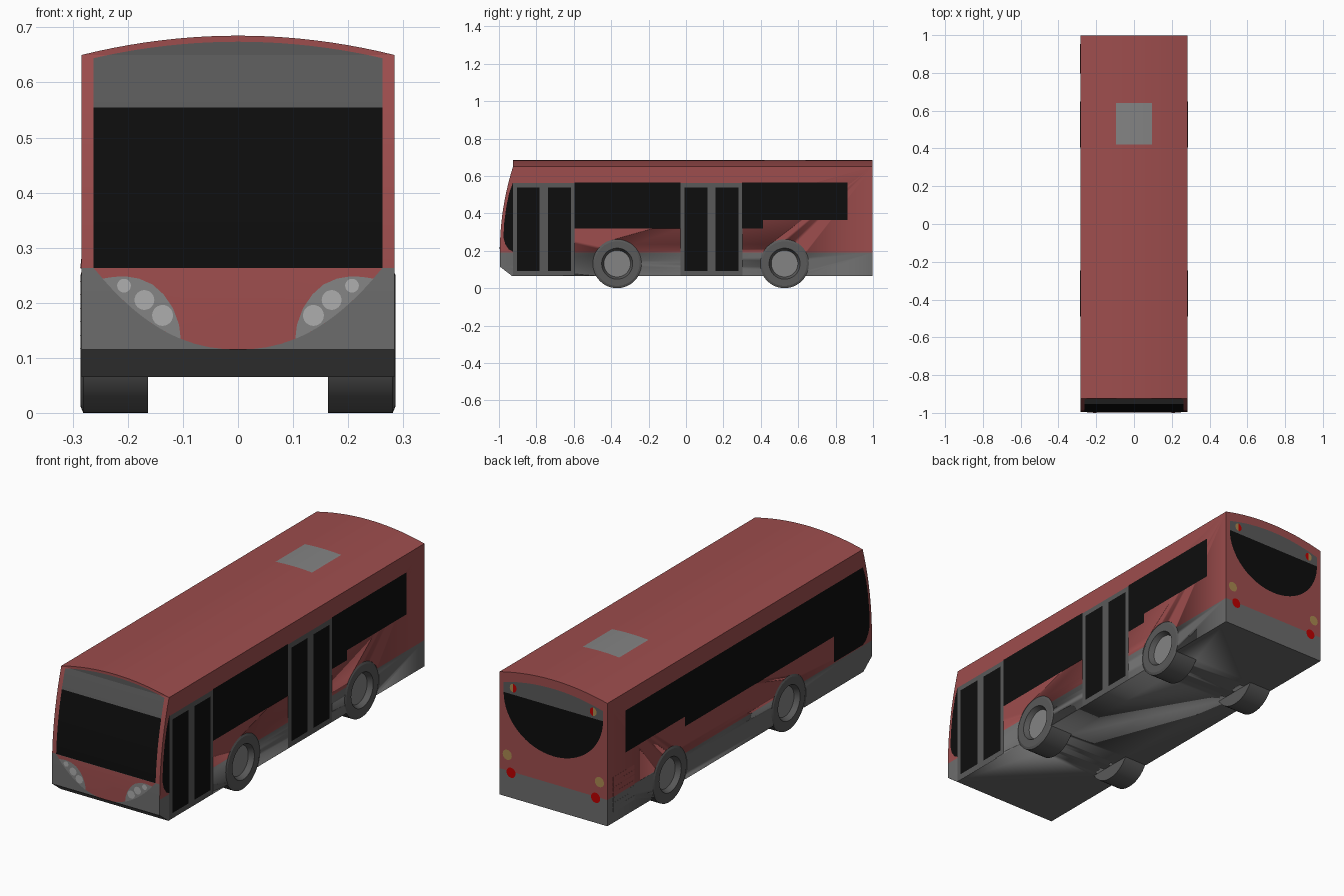
import bpy, bmesh, math
from mathutils import Vector, Matrix

if "Cube" in bpy.data.objects:
    bpy.data.objects.remove(bpy.data.objects["Cube"])

W, REAR, EPS = 0.284, 0.998, 0.0012
LEVELS = [0.2 + 0.045 * i for i in range(11)]


def material(name, r, g, b):
    m = bpy.data.materials.new(name)
    m.diffuse_color = (r, g, b, 1)
    m.use_nodes = True
    m.node_tree.nodes["Principled BSDF"].inputs["Base Color"].default_value = m.diffuse_color
    return m


RED = material("red_paint", .34, .075, .075)
SKIRT = material("skirt_grey", .15, .15, .15)
FRAME = material("frame_grey", .10, .10, .10)
GLASS = material("dark_glass", .004, .004, .004)
LIGHT = material("light_grey", .23, .23, .23)
LAMP = material("lamp_grey", .42, .42, .42)
TAIL = material("tail_red", .5, .0, .0)
TAN = material("tail_amber", .4, .25, .08)


def finish(name, bm, *mats, angle=15):
    me = bpy.data.meshes.new(name)
    bm.to_mesh(me)
    bm.free()
    for m in mats:
        me.materials.append(m)
    me.shade_smooth()
    me.set_sharp_from_angle(angle=math.radians(angle))
    ob = bpy.data.objects.new(name, me)
    bpy.context.collection.objects.link(ob)
    return ob


def front_y(z):
    return -0.995 + 0.07 * (max(0, min(z, 0.65) - 0.2) / 0.45) ** 2


def roof_z(x):
    return 0.65 + 0.035 * (1 - (x / W) ** 2)


# Surface mappings: each returns (function, outward direction)
def on_front(k):
    return lambda u, v: (u, front_y(v) - EPS * k, v), Vector((0, -1, 0))


def on_side(s, k):
    return lambda u, v: (s * (W + EPS * k), u, v), Vector((s, 0, 0))


def on_rear(k):
    return lambda u, v: (u, REAR + EPS * k, v), Vector((0, 1, 0))


ON_ROOF = (lambda u, v: (v, u, roof_z(v) + EPS), Vector((0, 0, 1)))


def panel(name, pts, surface, mat, cuts=()):
    place, out = surface
    bm = bmesh.new()
    bm.faces.new([bm.verts.new((u, v, 0)) for u, v in pts])
    for c in cuts:
        bmesh.ops.bisect_plane(bm, geom=bm.verts[:] + bm.edges[:] + bm.faces[:],
                               plane_co=(0, c, 0), plane_no=(0, 1, 0))
    for v in bm.verts:
        v.co = place(v.co.x, v.co.y)
    bm.normal_update()
    if sum(f.normal.dot(out) for f in bm.faces) < 0:
        bmesh.ops.reverse_faces(bm, faces=bm.faces[:])
    return finish(name, bm, mat)


def rect(u0, u1, v0, v1):
    return [(u0, v0), (u1, v0), (u1, v1), (u0, v1)]


def arc(cu, cv, ru, rv, a0=0, a1=360, n=24):
    last = n if a1 - a0 == 360 else n + 1
    return [(cu + ru * math.cos(math.radians(a0 + (a1 - a0) * i / n)),
             cv + rv * math.sin(math.radians(a0 + (a1 - a0) * i / n))) for i in range(last)]


def lathe(name, profile, y, z, s, mat, n=48):
    # revolve (radius, x) points about the axle
    bm = bmesh.new()
    vs = [bm.verts.new((s * x, y, z + r)) for r, x in profile]
    es = [bm.edges.new(p) for p in zip(vs, vs[1:])]
    bmesh.ops.spin(bm, geom=vs + es, cent=(0, y, z), axis=(1, 0, 0),
                   angle=math.tau, steps=n, use_duplicate=False)
    bmesh.ops.remove_doubles(bm, verts=bm.verts[:], dist=1e-5)
    bmesh.ops.recalc_face_normals(bm, faces=bm.faces[:])
    return finish(name, bm, mat, angle=20)


# Body shell: side outline bridged across, with an arched roof
bm = bmesh.new()
outline = [(REAR, .065), (-.93, .065), (front_y(0), .115)] + [(front_y(z), z) for z in LEVELS] + [(REAR, .65)]
left, right = ([bm.verts.new((s * W, y, z)) for y, z in outline] for s in (-1, 1))
bm.faces.new(left)
bm.faces.new(right)
for i in range(len(outline) - 2):
    bm.faces.new((left[i], left[i + 1], right[i + 1], right[i]))
xs = [-W + 2 * W * i / 20 for i in range(1, 20)]
arch_front = [left[-2]] + [bm.verts.new((x, front_y(.65), roof_z(x))) for x in xs] + [right[-2]]
arch_back = [left[-1]] + [bm.verts.new((x, REAR, roof_z(x))) for x in xs] + [right[-1]]
for i in range(20):
    bm.faces.new((arch_front[i], arch_front[i + 1], arch_back[i + 1], arch_back[i]))
bm.faces.new(arch_front)
bm.faces.new(arch_back + [right[0], left[0]])
bmesh.ops.bisect_plane(bm, geom=bm.verts[:] + bm.edges[:] + bm.faces[:],
                       plane_co=(0, 0, .19), plane_no=(0, 0, 1))
bmesh.ops.recalc_face_normals(bm, faces=bm.faces[:])
for f in bm.faces:
    f.material_index = int(f.calc_center_median().z > .19)
body = finish("bus_body", bm, SKIRT, RED)

# Wheels, hubs and the arches cut for them
for y in (-.368, .527):
    for s in (-1, 1):
        cutter = lathe("arch_cutter", [(0, .165), (.130, .165), (.130, .32), (0, .32)], y, .131, s, SKIRT)
        cutter.hide_render = True
        cutter.hide_viewport = True
        cut = body.modifiers.new("wheel_arch", 'BOOLEAN')
        cut.operation = 'DIFFERENCE'
        cut.solver = 'EXACT'
        cut.object = cutter
        lathe("tyre", [(0, .163), (.131, .163), (.131, .281), (.119, .286), (.083, .286), (.071, .262)],
              y, .131, s, FRAME)
        lathe("hub", [(.072, .262), (0, .262)], y, .131, s, LIGHT)

# Front: windscreen, destination panel, bumper and nose
panel("windscreen", rect(-.262, .262, .263, .555), on_front(1), GLASS, LEVELS)
top = [(.262 - .0262 * i, roof_z(.262 - .0262 * i) - .011) for i in range(21)]
panel("destination_panel", [(-.262, .555), (.262, .555)] + top, on_front(1), FRAME, LEVELS)
panel("front_bumper", rect(-W, W, .115, .263), on_front(1), SKIRT, LEVELS)


def nose_z(x):
    return .115 + .148 * (abs(x) / .262) ** 2.2


panel("front_nose", [(x, nose_z(x)) for x in (-.262 + .0262 * i for i in range(21))],
      on_front(2), RED, LEVELS)

# Headlights
for s in (-1, 1):
    lower = [(x, nose_z(x)) for x in (.104 + .0142 * i for i in range(11))]
    upper = [(.225, .247), (.205, .248), (.18, .244), (.155, .233), (.135, .215), (.118, .19), (.107, .16)]
    panel("headlight", [(s * x, z) for x, z in lower + upper], on_front(3), LIGHT, LEVELS)
    for x, z, r in ((.207, .231, .0125), (.170, .205, .018), (.137, .177, .019)):
        panel("headlamp", arc(s * x, z, r, r), on_front(4), LAMP, LEVELS)

# Side windows; the front edge follows the windscreen
nose_glass = [(-.925, .195), (-.948, .208), (-.966, .235), (-.976, .27), (-.972, .35),
              (-.96, .44), (-.945, .51), (-.925, .565)]
panel("left_window", nose_glass + [(.863, .565), (.863, .365), (.413, .365), (.413, .318),
                                   (-.706, .318), (-.706, .195)], on_side(-1, 1), GLASS)
panel("right_quarter_window", nose_glass, on_side(1, 1), GLASS)
panel("right_middle_window", rect(-.597, -.03, .318, .565), on_side(1, 1), GLASS)
panel("right_rear_window", [(.30, .318), (.413, .318), (.413, .365), (.863, .365),
                            (.863, .565), (.30, .565)], on_side(1, 1), GLASS)

# Double doors on the right
for y in (-.926, -.029):
    panel("door_frame", rect(y, y + .33, .067, .562), on_side(1, 1), FRAME)
    for d in (.022, .188):
        panel("door_glass", rect(y + d, y + d + .122, .092, .538), on_side(1, 2), GLASS)

# Engine vent on the left: angled slats
for i in range(7):
    z = .125 + .0245 * i
    bm = bmesh.new()
    bmesh.ops.create_cube(bm, size=1, matrix=Matrix.Translation((-W, .875, z)) @
                          Matrix.Rotation(.12, 4, 'Y') @ Matrix.Diagonal((.003, .158, .019, 1)))
    finish("vent_slat", bm, SKIRT if z < .19 else RED)

# Rear: window, upper band and lamps
panel("rear_window", arc(0, .56, .262, .237, 180, 360, 32), on_rear(1), GLASS)
band = [(.262 - .0262 * i, .608 + .036 * (1 - (1 - i / 10) ** 2)) for i in range(21)]
panel("rear_upper_band", [(-.262, .56), (.262, .56)] + band, on_rear(1), FRAME)
for s in (-1, 1):
    panel("upper_lamp_amber", arc(s * .211, .592, s * .018, .020, -90, 90, 12), on_rear(2), TAN)
    panel("upper_lamp_red", arc(s * .211, .592, s * .018, .020, 90, 270, 12), on_rear(2), TAIL)
    panel("rear_indicator", arc(s * .243, .265, .024, .024), on_rear(1), TAN)
    panel("tail_lamp", arc(s * .223, .185, .024, .024), on_rear(1), TAIL)

# Roof hatch
panel("roof_hatch", rect(.42, .64, -.096, .096), ON_ROOF, LIGHT, [W * (i - 10) / 10 for i in range(7, 14)])
